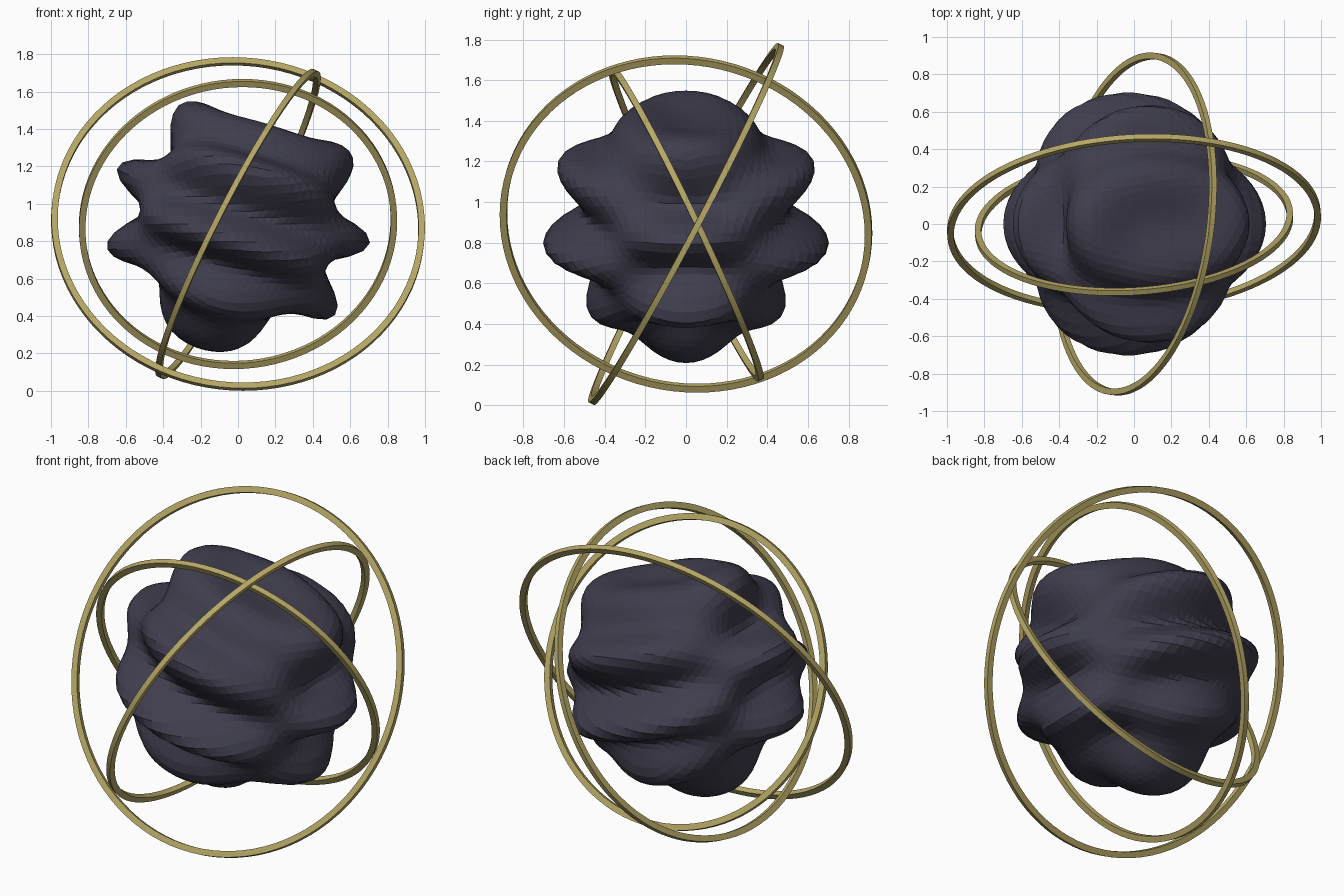
import bpy, bmesh, math
from mathutils import Vector

if "Cube" in bpy.data.objects:
    bpy.data.objects.remove(bpy.data.objects["Cube"])

CENTRE = Vector((0, 0, 0.892))


def material(name, rgb):
    m = bpy.data.materials.new(name)
    m.diffuse_color = (*rgb, 1)
    m.use_nodes = True
    m.node_tree.nodes["Principled BSDF"].inputs["Base Color"].default_value = m.diffuse_color
    return m


def add_object(name, bm, mat):
    bmesh.ops.recalc_face_normals(bm, faces=bm.faces)
    me = bpy.data.meshes.new(name)
    bm.to_mesh(me)
    bm.free()
    me.materials.append(mat)
    ob = bpy.data.objects.new(name, me)
    ob.location = CENTRE
    bpy.context.collection.objects.link(ob)
    return ob


dark = material("dark slate", (0.050, 0.047, 0.074))
gold = material("pale gold", (0.47, 0.39, 0.135))

# Rippled core: a sphere pushed in and out by crossed waves
bm = bmesh.new()
bmesh.ops.create_icosphere(bm, subdivisions=5, radius=1)
for v in bm.verts:
    d = v.co.normalized()
    wave = math.sin(10 * d.z + 3 * d.x) * math.cos(3 * d.y)
    v.co = d * (0.613 + 0.1 * wave)
add_object("rippled_core", bm, dark)


# Orbit rings: square-section hoops tilted to a given axis
def ring(name, outer, axis, width=0.034, depth=0.03, sides=96):
    bm = bmesh.new()
    rot = Vector(axis).normalized().to_track_quat('Z', 'Y')
    loops = []
    for i in range(sides):
        a = 2 * math.pi * i / sides
        loops.append([bm.verts.new(rot @ Vector((r * math.cos(a), r * math.sin(a), h)))
                      for r, h in ((outer, -depth / 2), (outer, depth / 2),
                                   (outer - width, depth / 2), (outer - width, -depth / 2))])
    for i in range(sides):
        p, q = loops[i], loops[(i + 1) % sides]
        for j in range(4):
            k = (j + 1) % 4
            bm.faces.new((p[j], q[j], q[k], p[k]))
    ob = add_object(name, bm, gold)
    bpy.ops.object.select_all(action='DESELECT')
    ob.select_set(True)
    bpy.context.view_layer.objects.active = ob
    bpy.ops.object.shade_smooth_by_angle(angle=math.radians(30))


ring("outer_ring", 1.0, (0.053, -0.883, 0.466))
ring("middle_ring", 0.922, (0.884, -0.12, -0.45))
ring("inner_ring", 0.852, (-0.06, 0.90, 0.43))
